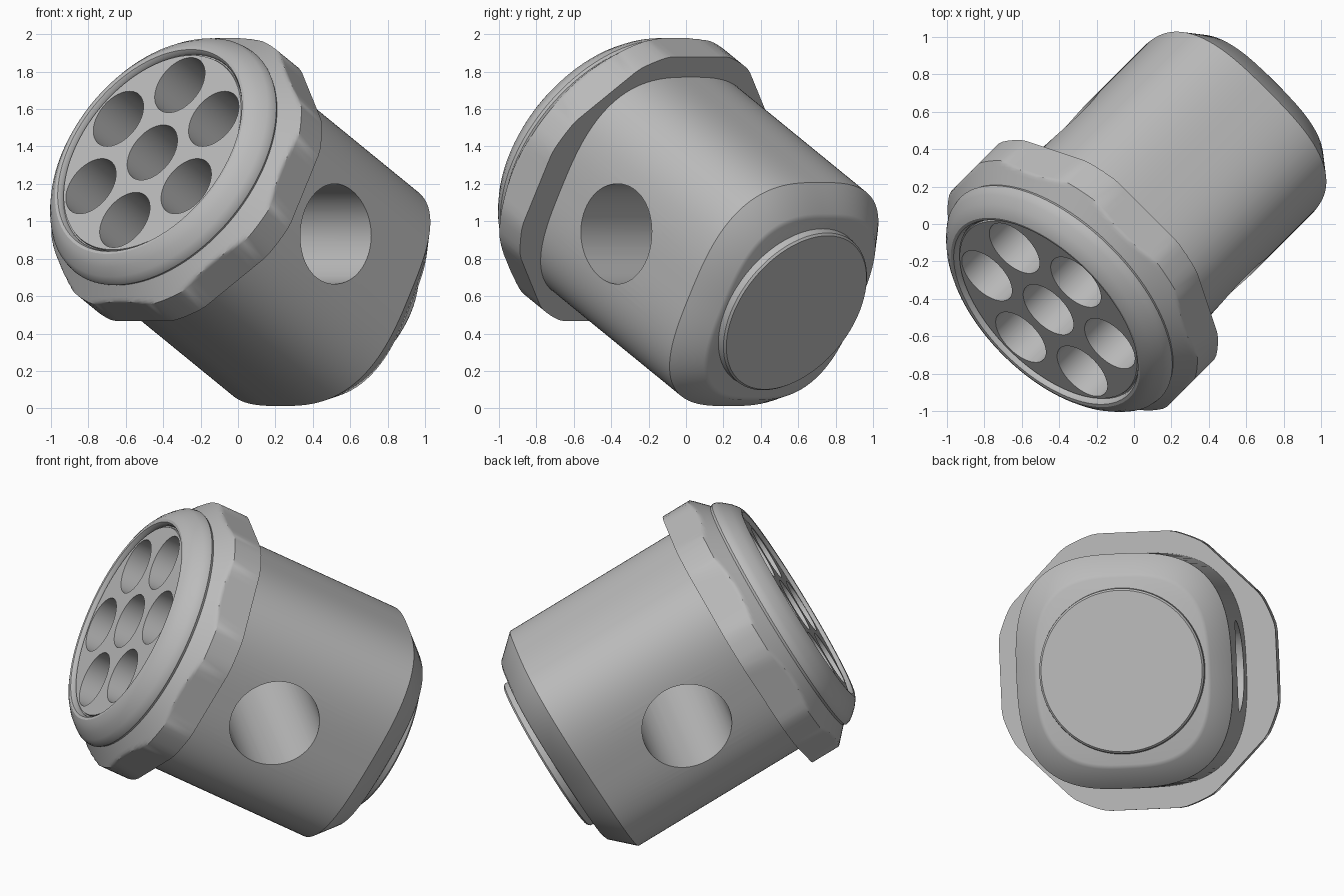
import bpy, bmesh, math
from mathutils import Matrix, Vector

old = bpy.data.objects.get("Cube")
if old:
    bpy.data.objects.remove(old, do_unlink=True)

SEGMENTS = 128

# Single grey material
grey = bpy.data.materials.new("plain grey")
grey.use_nodes = True
colour = (0.5, 0.5, 0.5, 1)
grey.diffuse_color = colour
grey.node_tree.nodes["Principled BSDF"].inputs["Base Color"].default_value = colour

# Tilted frame: local z runs along the axis toward the face, local x is level
side = Vector((1, -1, 0)).normalized()
face = Vector((-math.cos(math.pi / 6), 0, 0.5))
face = Vector((face.x * math.sqrt(0.5), face.x * math.sqrt(0.5), 0.5))
up = face.cross(side)
FRAME = Matrix.Translation((0.066, 0.066, 0.94)) @ Matrix((side, up, face)).transposed().to_4x4()


def make_object(name, bm):
    bmesh.ops.recalc_face_normals(bm, faces=bm.faces)
    mesh = bpy.data.meshes.new(name)
    bm.to_mesh(mesh)
    bm.free()
    mesh.materials.append(grey)
    obj = bpy.data.objects.new(name, mesh)
    obj.matrix_world = FRAME
    bpy.context.collection.objects.link(obj)
    return obj


def loft(name, rings):
    """Skin rings given as (height, radius function of angle) and cap both ends."""
    bm = bmesh.new()
    loops = []
    for z, radius in rings:
        loop = []
        for i in range(SEGMENTS):
            a = math.tau * i / SEGMENTS
            r = radius(a)
            loop.append(bm.verts.new((r * math.cos(a), r * math.sin(a), z)))
        loops.append(loop)
    for low, high in zip(loops, loops[1:]):
        for i in range(SEGMENTS):
            j = (i + 1) % SEGMENTS
            bm.faces.new((low[i], low[j], high[j], high[i]))
    bm.faces.new(loops[0][::-1])
    bm.faces.new(loops[-1])
    return make_object(name, bm)


def circle(r):
    return lambda a: r


def soft_square(half_x, half_y, power=2.9):
    return lambda a: (abs(math.cos(a) / half_x) ** power
                      + abs(math.sin(a) / half_y) ** power) ** (-1 / power)


def nut(limit, apothem=0.815):
    """Octagon trimmed by a circle."""
    step = math.pi / 4
    return lambda a: min(limit, apothem / math.cos((a + step / 2) % step - step / 2))


def add_cylinder(bm, radius, depth, matrix):
    bmesh.ops.create_cone(bm, cap_ends=True, segments=64, radius1=radius,
                          radius2=radius, depth=depth, matrix=matrix)


def cut(obj, cutter):
    mod = obj.modifiers.new("cut", "BOOLEAN")
    mod.operation = "DIFFERENCE"
    mod.solver = "EXACT"
    mod.object = cutter
    bpy.context.view_layer.update()
    bpy.ops.object.select_all(action="DESELECT")
    obj.select_set(True)
    bpy.context.view_layer.objects.active = obj
    bpy.ops.object.modifier_apply(modifier=mod.name)


# Body with a chamfered rear end
body = loft("body", [
    (-0.805, soft_square(0.50, 0.55)),
    (-0.795, soft_square(0.52, 0.575)),
    (-0.66, soft_square(0.635, 0.69)),
    (0.465, soft_square(0.635, 0.69)),
])

# Round cap on the rear end
rear_cap = loft("rear_cap", [
    (-0.78, circle(0.49)), (-0.845, circle(0.485)),
    (-0.856, circle(0.474)),
])

# Head: nut-like flange, conical chamfer, rounded rim, recessed face
rings = [(0.465, nut(0.845))]
for i in range(9):
    t = i / 8
    rings.append((0.645 + 0.09 * t, nut(0.845 - 0.095 * t)))
rim = [(0.75, 0.757), (0.775, 0.752), (0.80, 0.735), (0.84, 0.70), (0.868, 0.665),
       (0.88, 0.64), (0.878, 0.623), (0.862, 0.612), (0.845, 0.61),
       (0.845, 0.603), (0.856, 0.6)]
rings += [(z, circle(r)) for z, r in rim]
head = loft("head", rings)

# Cross hole straight through the body
bm = bmesh.new()
add_cylinder(bm, 0.268, 3, Matrix.Translation((0, 0, -0.015)) @ Matrix.Rotation(math.pi / 2, 4, "Y"))
cross_cutter = make_object("cross_hole_cutter", bm)
cut(body, cross_cutter)

# Seven bores in the face, running down into the body
bm = bmesh.new()
centres = [(0, 0)] + [(0.416 * math.sin(k * math.pi / 3), 0.416 * math.cos(k * math.pi / 3))
                      for k in range(6)]
for x, y in centres:
    add_cylinder(bm, 0.17, 0.7, Matrix.Translation((x, y, 0.73)))
bore_cutter = make_object("bore_cutter", bm)
cut(body, bore_cutter)
cut(head, bore_cutter)

for cutter in (cross_cutter, bore_cutter):
    bpy.data.objects.remove(cutter, do_unlink=True)

# Smooth shading with sharp edges kept
bpy.ops.object.select_all(action="DESELECT")
for obj in (body, rear_cap, head):
    obj.select_set(True)
bpy.context.view_layer.objects.active = body
bpy.ops.object.shade_smooth_by_angle(angle=math.radians(30))
